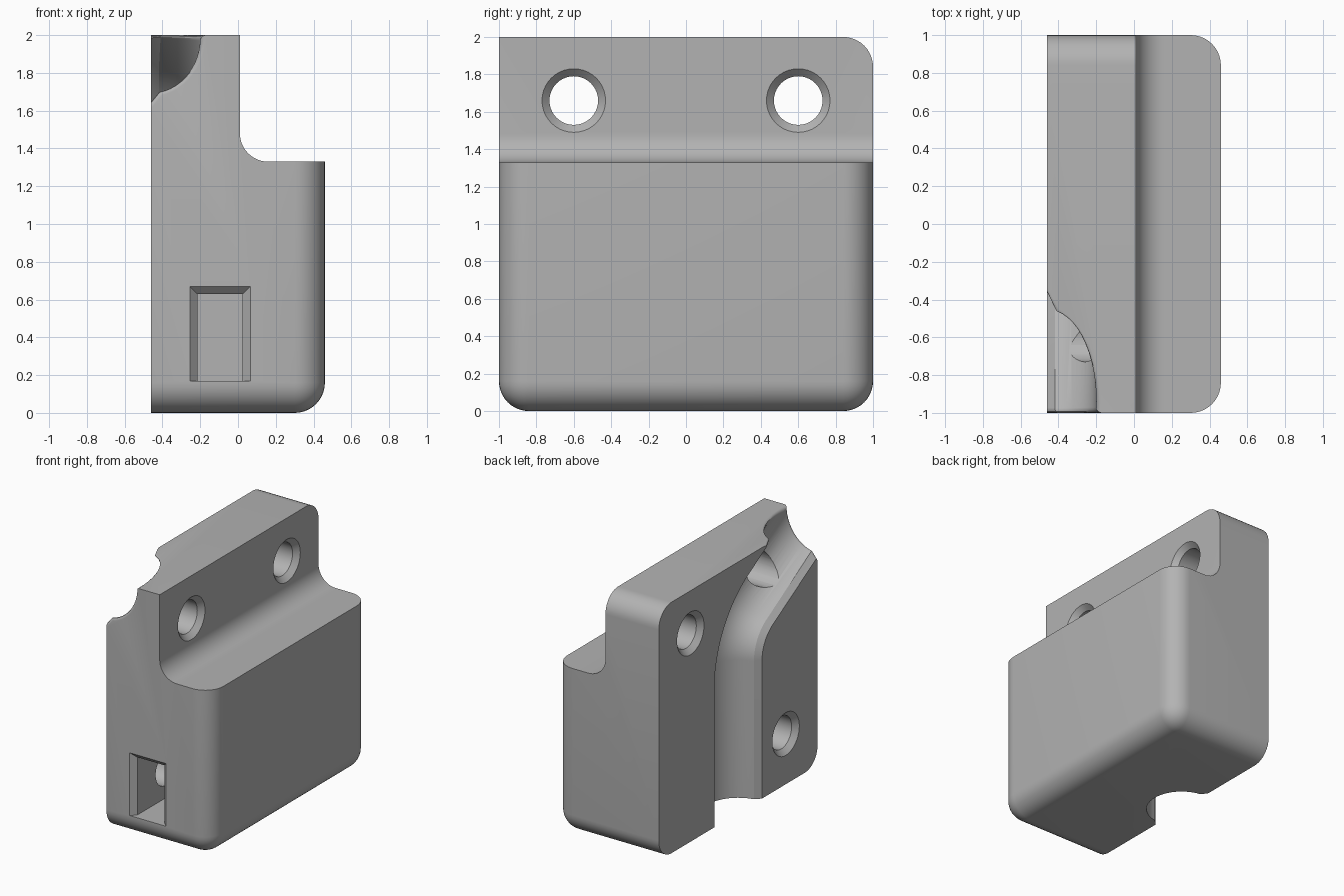
import bpy, bmesh
from math import sin, cos, pi, radians
from mathutils import Vector

if "Cube" in bpy.data.objects:
    bpy.data.objects.remove(bpy.data.objects["Cube"])

BACK, FRONT, STEP, R = -0.46, 0.01, 1.33, 0.15

grey = bpy.data.materials.new("plain_grey")
grey.use_nodes = True
grey.diffuse_color = (0.45, 0.45, 0.45, 1)
grey.node_tree.nodes["Principled BSDF"].inputs["Base Color"].default_value = (0.45, 0.45, 0.45, 1)


def loft(name, rings):
    """Closed solid skinned through equal-length rings of points."""
    bm = bmesh.new()
    loops = [[bm.verts.new(p) for p in ring] for ring in rings]
    n = len(loops[0])
    for a, b in zip(loops, loops[1:]):
        for i in range(n):
            j = (i + 1) % n
            bm.faces.new((a[i], a[j], b[j], b[i]))
    bm.faces.new(loops[0][::-1])
    bm.faces.new(loops[-1])
    bmesh.ops.recalc_face_normals(bm, faces=bm.faces)
    mesh = bpy.data.meshes.new(name)
    bm.to_mesh(mesh)
    bm.free()
    mesh.materials.append(grey)
    obj = bpy.data.objects.new(name, mesh)
    bpy.context.collection.objects.link(obj)
    return obj


def round_edges(obj, test, size, segments):
    """Bevel the edges whose two ends a, b pass the test."""
    bm = bmesh.new()
    bm.from_mesh(obj.data)
    edges = [e for e in bm.edges if test(*(v.co for v in e.verts))]
    bmesh.ops.bevel(bm, geom=edges, offset=size, offset_type='OFFSET', segments=segments,
                    profile=0.5, affect='EDGES', clamp_overlap=False)
    bm.to_mesh(obj.data)
    bm.free()


def near(value, *points, axis):
    return all(abs(p[axis] - value) < 1e-3 for p in points)


# Stepped body with a cove where the upper plate meets the block
cove = [(FRONT + R - R * cos(t), STEP + R - R * sin(t))
        for t in (i * pi / 24 for i in range(13))]
profile = [(BACK, 0), (BACK, 2), (FRONT, 2)] + cove + [(0.46, STEP), (0.46, 0)]
body = loft("mount_body", [[(x, y, z) for x, z in profile] for y in (-1, 1)])


def outer_edge(a, b):
    side = near(-1, a, b, axis=1) or near(1, a, b, axis=1)
    bottom, front = near(0, a, b, axis=2), near(0.46, a, b, axis=0)
    top_left = near(2, a, b, axis=2) and near(1, a, b, axis=1)
    return (side and (bottom or front)) or (bottom and front) or top_left


round_edges(body, outer_edge, 0.16, 10)

# Cable channel: straight, bent by sixty degrees, then out through the corner
BEND, START, BORE = 0.57, 1.1, 0.26
path = [(Vector((0, 0, -0.2)), 0)]
for i in range(21):
    t = radians(3 * i)
    path.append((Vector((0, BEND * (cos(t) - 1), START + BEND * sin(t))), t))
end, turn = path[-1]
path.append((end + Vector((0, -sin(turn), cos(turn))) * 1.5, turn))
arc = [(BORE * cos(t), BORE * sin(t)) for t in (radians(9 + 162 * i / 24) for i in range(25))]
section = [(0.3, -0.1), (0.3, 0)] + arc + [(-0.3, 0), (-0.3, -0.1)]
channel = loft("channel_cutter", [
    [p + Vector((BACK + d, w * cos(t), w * sin(t))) for w, d in section] for p, t in path])


# Screw holes, countersunk at both ends
def hole(name, y, z, rings):
    return loft(name, [[(x, y + r * cos(a), z + r * sin(a))
                        for a in (i * pi / 20 for i in range(40))] for x, r in rings])


through = [(BACK - 0.04, 0.21), (BACK + 0.04, 0.13), (FRONT - 0.04, 0.13), (FRONT + 0.04, 0.21)]
cutters = [channel]
for side in (-1, 1):
    cutters.append(hole("upper_hole_cutter", 0.6 * side, 1.66, through))
cutters.append(hole("lower_hole_cutter", -0.6, 0.4, through[:2] + [(0.0, 0.13)]))

# Pocket in the front end with a flared mouth
cutters.append(loft("pocket_cutter", [
    [(-0.215 - f, y, 0.17), (0.025 + f, y, 0.17), (0.025 + f, y, 0.63 + f), (-0.215 - f, y, 0.63 + f)]
    for y, f in ((-1.04, 0.08), (-0.96, 0), (-0.37, 0))]))

for cutter in cutters:
    mod = body.modifiers.new(cutter.name, 'BOOLEAN')
    mod.operation, mod.solver, mod.object = 'DIFFERENCE', 'EXACT', cutter
    cutter.hide_render = True
bpy.context.view_layer.objects.active = body
body.select_set(True)
for mod in list(body.modifiers):
    bpy.ops.object.modifier_apply(modifier=mod.name)
for cutter in cutters:
    bpy.data.objects.remove(cutter)


# Soft lip around the channel mouths
def mouth_edge(a, b):
    if near(BACK, a, b, axis=0) or max(a.x, b.x) > -0.15:
        return False
    top = near(2, a, b, axis=2) and max(a.y, b.y) < -0.3
    end_face = near(-1, a, b, axis=1) and min(a.z, b.z) > 1.5
    on_back = near(BACK, a, axis=0) and near(BACK, b, axis=0)
    return (top or end_face) and not on_back


round_edges(body, mouth_edge, 0.03, 4)

for obj in bpy.context.selected_objects:
    obj.select_set(obj == body)
bpy.ops.object.shade_smooth_by_angle(angle=radians(30))
